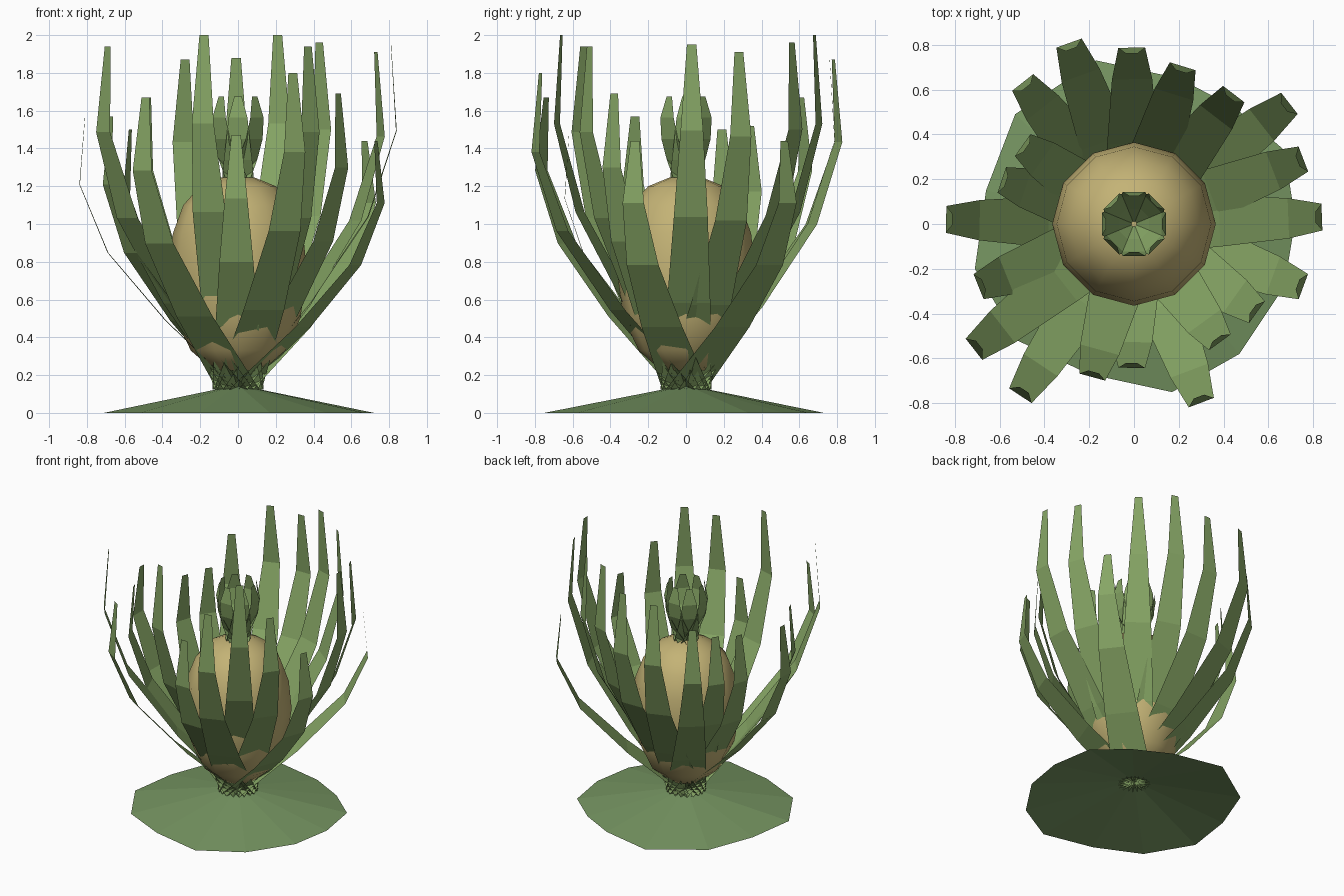
import bpy
from math import cos, sin, pi, hypot

if "Cube" in bpy.data.objects:
    bpy.data.objects.remove(bpy.data.objects["Cube"])


def material(name, rgb):
    m = bpy.data.materials.new(name)
    m.diffuse_color = (*rgb, 1)
    m.use_nodes = True
    m.node_tree.nodes["Principled BSDF"].inputs["Base Color"].default_value = m.diffuse_color
    return m


LEAF = material("leaf_green", (0.24, 0.38, 0.13))
FRUIT = material("fruit_gold", (0.55, 0.45, 0.18))
MOUND = material("mound_green", (0.18, 0.30, 0.12))


def make(name, verts, faces, mat):
    me = bpy.data.meshes.new(name)
    me.from_pydata(verts, [], faces)
    me.materials.append(mat)
    ob = bpy.data.objects.new(name, me)
    bpy.context.collection.objects.link(ob)
    return ob


def strip(name, dx, dy, radii, widths, z0, z1):
    """Flat tapering blade bending outward along unit direction (dx, dy)."""
    verts = []
    n = len(radii) - 1
    for i, (r, w) in enumerate(zip(radii, widths)):
        z = z0 + (z1 - z0) * i / n
        for s in (-1, 1):
            verts.append((dx * r - s * w * dy, dy * r + s * w * dx, z))
    faces = [(2 * i, 2 * i + 1, 2 * i + 3, 2 * i + 2) for i in range(n)]
    return make(name, verts, faces, LEAF)


# Low open ground mound with an irregular outline
rim = [(0.72, 0.02), (0.67, 0.33), (0.45, 0.52), (0.2, 0.65), (-0.17, 0.73),
       (-0.53, 0.49), (-0.66, 0.15), (-0.71, -0.2), (-0.52, -0.52),
       (-0.2, -0.67), (0.17, -0.75), (0.47, -0.58), (0.67, -0.28)]
n = len(rim)
make("ground_mound", [(x, y, 0) for x, y in rim] + [(0, 0, 0.148)],
     [(i, (i + 1) % n, n) for i in range(n)], MOUND)

# Fruit body, turned from a profile
profile = [(0.13, 0.225), (0.25, 0.33), (0.33, 0.5), (0.365, 0.74),
           (0.345, 0.95), (0.29, 1.1), (0.2, 1.2), (0.09, 1.245)]
S = 12
verts = [(r * cos(2 * pi * k / S), r * sin(2 * pi * k / S), z)
         for r, z in profile for k in range(S)]
faces = [(j * S + k, j * S + (k + 1) % S, (j + 1) * S + (k + 1) % S, (j + 1) * S + k)
         for j in range(len(profile) - 1) for k in range(S)]
faces.append(tuple(reversed(range(S))))
faces.append(tuple(range(len(verts) - S, len(verts))))
fruit = make("fruit_body", verts, faces, FRUIT)
for p in fruit.data.polygons:
    p.use_smooth = True

# Long leaves: tip x, tip y, tip height
tips = [(0.81, 0.03, 1.95), (0.73, 0.28, 1.91), (0.67, 0.52, 1.44), (0.43, 0.56, 1.96),
        (0.21, 0.68, 2.0), (-0.01, 0.76, 1.88), (-0.28, 0.78, 1.87), (-0.48, 0.61, 1.67),
        (-0.48, 0.34, 1.52), (-0.57, 0.19, 1.50), (-0.81, 0.02, 1.57), (-0.67, -0.27, 1.57),
        (-0.69, -0.54, 1.94), (-0.49, -0.74, 1.67), (-0.18, -0.66, 2.0), (-0.01, -0.62, 1.47),
        (0.29, -0.77, 1.8), (0.37, -0.51, 1.94), (0.53, -0.38, 1.69), (0.73, -0.27, 1.44)]
for i, (x, y, z) in enumerate(tips):
    r = hypot(x, y)
    strip(f"leaf_{i + 1}", x / r, y / r,
          [r * f for f in (0, 0.47, 0.85, 1.035, 1.0)],
          (0.135, 0.115, 0.09, 0.06, 0.025), 0.125, z)

# Crown of eight short leaves
for k in range(8):
    a = k * pi / 4
    strip(f"crown_leaf_{k + 1}", cos(a), sin(a),
          (0, 0.068, 0.122, 0.142, 0.125),
          (0.085, 0.075, 0.062, 0.05, 0.02), 1.225, 1.675)
